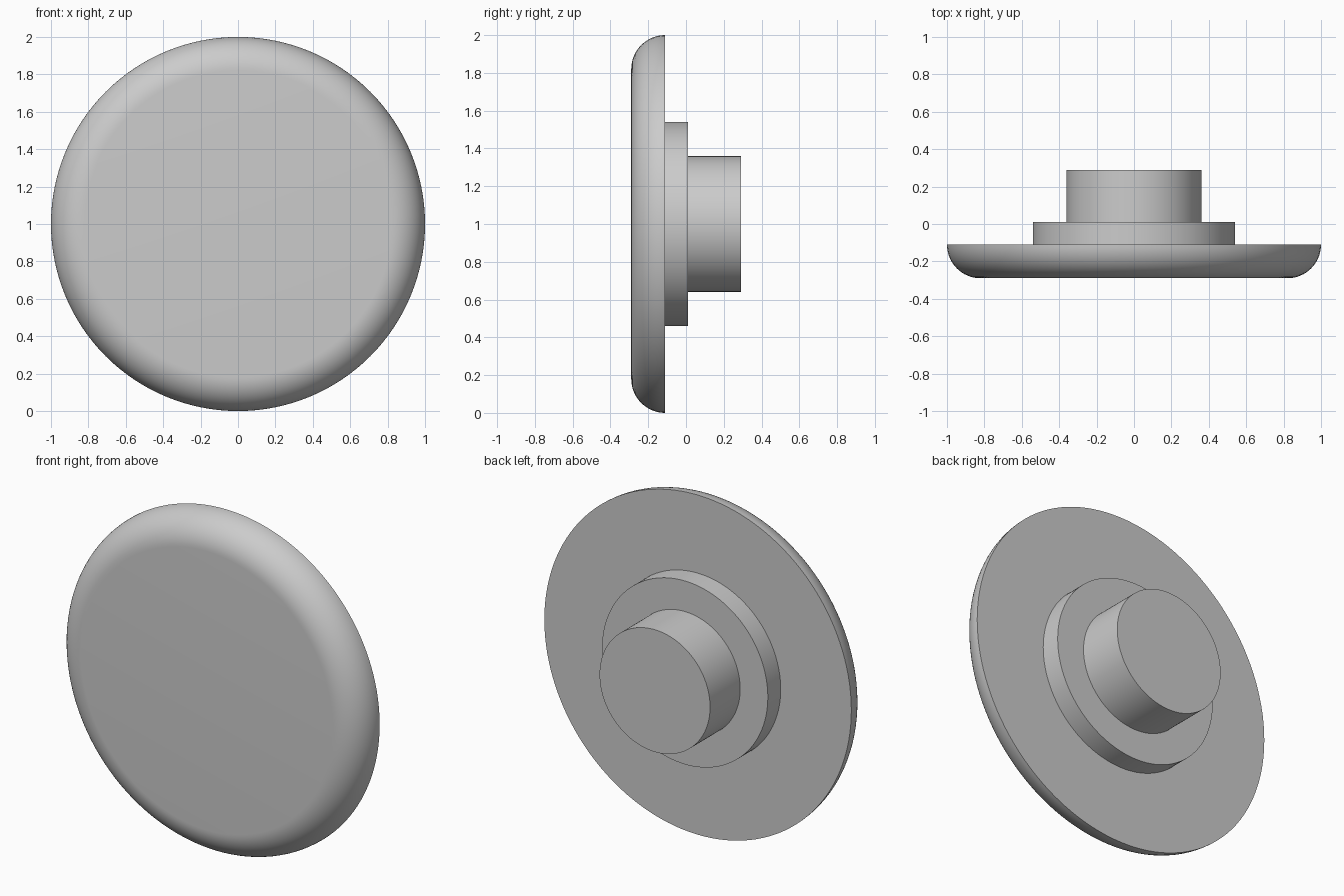
import bpy
import bmesh
from math import sin, cos, pi, radians
from mathutils import Vector

cube = bpy.data.objects.get("Cube")
if cube:
    bpy.data.objects.remove(cube, do_unlink=True)

SEGMENTS = 128
CENTRE_Z = 1.0

grey = bpy.data.materials.new("plain grey")
grey.use_nodes = True
colour = (0.6, 0.6, 0.6, 1)
grey.diffuse_color = colour
grey.node_tree.nodes["Principled BSDF"].inputs["Base Color"].default_value = colour


def lathe(name, profile):
    """Spin a (radius, y) profile around the front-to-back axis."""
    bm = bmesh.new()
    verts = [bm.verts.new((r, y, 0)) for r, y in profile]
    edges = [bm.edges.new(pair) for pair in zip(verts, verts[1:])]
    bmesh.ops.spin(bm, geom=verts + edges, cent=(0, 0, 0), axis=(0, 1, 0),
                   angle=2 * pi, steps=SEGMENTS, use_merge=True)
    bmesh.ops.remove_doubles(bm, verts=bm.verts, dist=0.0001)
    bmesh.ops.recalc_face_normals(bm, faces=bm.faces)
    # The rearmost flat ring or cap must face backwards
    rear = max(bm.faces, key=lambda f: f.calc_center_median().y)
    if rear.normal.dot(Vector((0, 1, 0))) < 0:
        bmesh.ops.reverse_faces(bm, faces=bm.faces)
    mesh = bpy.data.meshes.new(name)
    bm.to_mesh(mesh)
    bm.free()
    mesh.materials.append(grey)
    obj = bpy.data.objects.new(name, mesh)
    obj.location.z = CENTRE_Z
    bpy.context.collection.objects.link(obj)
    bpy.ops.object.select_all(action="DESELECT")
    obj.select_set(True)
    bpy.context.view_layer.objects.active = obj
    bpy.ops.object.shade_smooth_by_angle(angle=radians(30))
    return obj


# Main dimensions
FRONT, HEAD_BACK, COLLAR_BACK, STEM_BACK = -0.29, -0.11, 0.01, 0.29
HEAD_R, COLLAR_R, STEM_R = 1.0, 0.54, 0.36
FILLET = HEAD_BACK - FRONT
STEPS = 16

# Broad head with a quarter-round front rim and a flat back
rim = [(HEAD_R - FILLET + FILLET * sin(a), HEAD_BACK - FILLET * cos(a))
       for a in (i * pi / 2 / STEPS for i in range(STEPS + 1))]
lathe("head_disc", [(0, FRONT)] + rim + [(COLLAR_R, HEAD_BACK)])

# Stepped collar behind the head
lathe("collar", [(COLLAR_R, HEAD_BACK), (COLLAR_R, COLLAR_BACK), (STEM_R, COLLAR_BACK)])

# Solid stem at the back
lathe("stem", [(STEM_R, COLLAR_BACK), (STEM_R, STEM_BACK), (0, STEM_BACK)])
